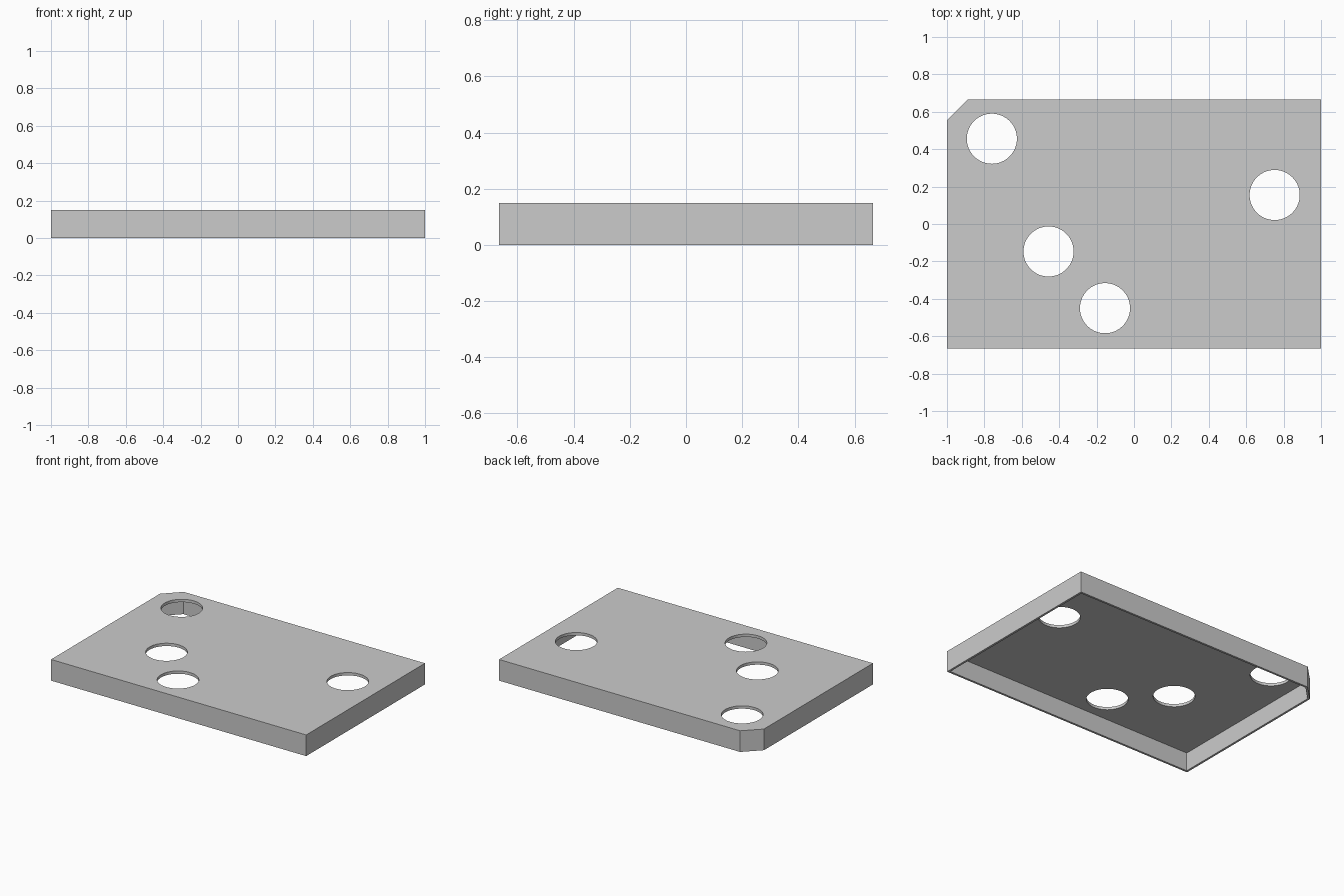
import bpy, bmesh, math

if "Cube" in bpy.data.objects:
    bpy.data.objects.remove(bpy.data.objects["Cube"])

HX, HY, H = 1.0, 0.665, 0.15       # half width, half depth, height
WALL, TOP, CHAMFER = 0.015, 0.02, 0.11
HOLE_R = 0.134
HOLES = [(-0.76, 0.456), (0.752, 0.155), (-0.457, -0.147), (-0.155, -0.45)]

grey = bpy.data.materials.new("light grey")
grey.diffuse_color = (0.6, 0.6, 0.6, 1)
grey.use_nodes = True
grey.node_tree.nodes["Principled BSDF"].inputs["Base Color"].default_value = grey.diffuse_color


def prism(name, points, z0, z1):
    """Extrude a flat outline from z0 up to z1."""
    bm = bmesh.new()
    face = bm.faces.new([bm.verts.new((x, y, z0)) for x, y in points])
    ext = bmesh.ops.extrude_face_region(bm, geom=[face])
    for v in ext["geom"]:
        if isinstance(v, bmesh.types.BMVert):
            v.co.z = z1
    bmesh.ops.recalc_face_normals(bm, faces=bm.faces)
    mesh = bpy.data.meshes.new(name)
    bm.to_mesh(mesh)
    bm.free()
    mesh.materials.append(grey)
    obj = bpy.data.objects.new(name, mesh)
    bpy.context.collection.objects.link(obj)
    return obj


def outline(inset):
    """Rectangle with one cut corner, moved inwards by an even distance."""
    x, y = HX - inset, HY - inset
    c = CHAMFER - inset * (2 - math.sqrt(2))
    return [(-x, -y), (x, -y), (x, y), (-x + c, y), (-x, y - c)]


def circle(cx, cy, r, n=64):
    return [(cx + r * math.cos(2 * math.pi * i / n),
             cy + r * math.sin(2 * math.pi * i / n)) for i in range(n)]


# Tray-like cover, open underneath
cover = prism("cover_plate", outline(0), 0, H)

# Hollow and round holes
cutters = [prism("hollow_cutter", outline(WALL), -0.1, H - TOP)]
cutters += [prism("hole_cutter", circle(x, y, HOLE_R), H - TOP - 0.05, H + 0.1)
            for x, y in HOLES]
for cutter in cutters:
    cutter.hide_render = True
    mod = cover.modifiers.new("cut", "BOOLEAN")
    mod.operation = "DIFFERENCE"
    mod.solver = "EXACT"
    mod.object = cutter

# Apply the cuts and remove the cutters
bpy.context.view_layer.objects.active = cover
cover.select_set(True)
for mod in list(cover.modifiers):
    bpy.ops.object.modifier_apply(modifier=mod.name)
for cutter in cutters:
    bpy.data.objects.remove(cutter)
bpy.ops.object.select_all(action="DESELECT")
cover.select_set(True)
bpy.ops.object.shade_smooth_by_angle(angle=math.radians(30))
